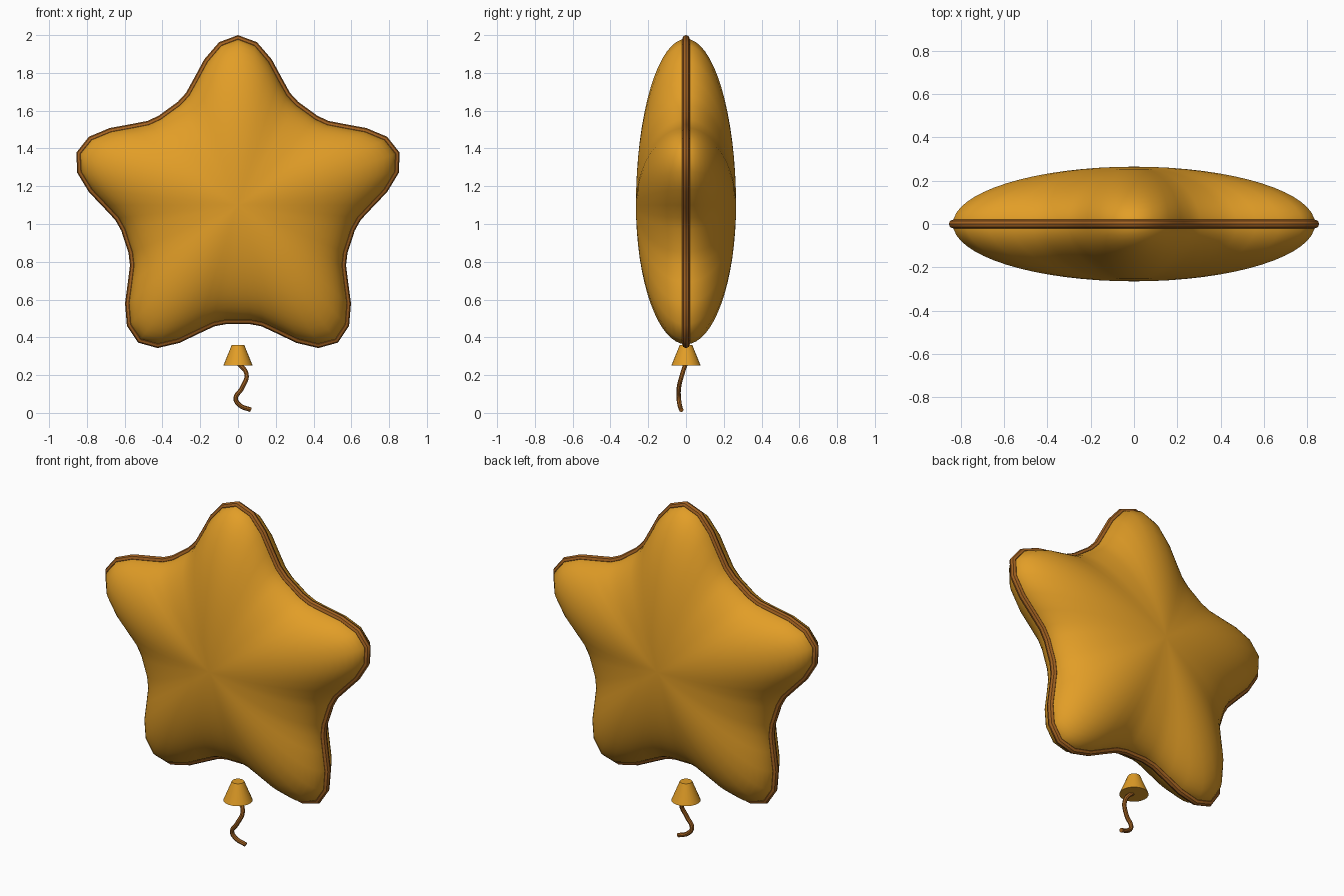
import bpy, bmesh, math
from mathutils import Vector

cube = bpy.data.objects.get("Cube")
if cube:
    bpy.data.objects.remove(cube, do_unlink=True)

CENTER = Vector((0, 0, 1.1))
THICK = 0.265
SEGMENTS = 60


def material(name, rgb):
    m = bpy.data.materials.new(name)
    m.use_nodes = True
    color = (*rgb, 1)
    m.diffuse_color = color
    m.node_tree.nodes["Principled BSDF"].inputs["Base Color"].default_value = color
    return m


gold = material("gold", (0.76, 0.34, 0.02))
brown = material("brown", (0.36, 0.12, 0.015))


def star_radius(a):
    """Rounded five-pointed outline, one point straight up."""
    wave = (1 + math.cos(5 * (a - math.pi / 2))) / 2
    return 0.61 + 0.27 * max(wave, 0) ** 1.65


def add_mesh(name, bm, mat):
    bmesh.ops.recalc_face_normals(bm, faces=bm.faces)
    me = bpy.data.meshes.new(name)
    bm.to_mesh(me)
    bm.free()
    me.materials.append(mat)
    ob = bpy.data.objects.new(name, me)
    bpy.context.collection.objects.link(ob)
    smooth(ob)
    return ob


def smooth(ob):
    bpy.ops.object.select_all(action="DESELECT")
    ob.select_set(True)
    bpy.context.view_layer.objects.active = ob
    bpy.ops.object.shade_smooth_by_angle(angle=math.radians(40))


def add_tube(name, points, radius, mat, closed=False):
    cu = bpy.data.curves.new(name, "CURVE")
    cu.dimensions = "3D"
    cu.bevel_depth = radius
    cu.bevel_resolution = 2
    cu.use_fill_caps = True
    cu.resolution_u = 8
    if closed:
        sp = cu.splines.new("POLY")
        sp.points.add(len(points) - 1)
        for p, co in zip(sp.points, points):
            p.co = (*co, 1)
        sp.use_cyclic_u = True
    else:
        sp = cu.splines.new("BEZIER")
        sp.bezier_points.add(len(points) - 1)
        for p, co in zip(sp.bezier_points, points):
            p.co = co
            p.handle_left_type = p.handle_right_type = "AUTO"
    cu.materials.append(mat)
    ob = bpy.data.objects.new(name, cu)
    bpy.context.collection.objects.link(ob)
    bpy.ops.object.select_all(action="DESELECT")
    ob.select_set(True)
    bpy.context.view_layer.objects.active = ob
    bpy.ops.object.convert(target="MESH")
    smooth(bpy.context.object)


# Puffed body: a sphere lying on its axis, pushed out to the star outline
bm = bmesh.new()
bmesh.ops.create_uvsphere(bm, u_segments=SEGMENTS, v_segments=32, radius=1)
for v in bm.verts:
    x, z, y = v.co
    a = math.atan2(z, x)
    r = math.hypot(x, z) * star_radius(a)
    v.co = CENTER + Vector((r * math.cos(a), y * THICK, r * math.sin(a)))
add_mesh("star_body", bm, gold)

# Seam running round the outline
outline = []
for i in range(SEGMENTS):
    a = math.tau * i / SEGMENTS
    outline.append(CENTER + star_radius(a) * Vector((math.cos(a), 0, math.sin(a))))
add_tube("rim_seam", outline, 0.02, brown, closed=True)

# Neck below the body
bm = bmesh.new()
bmesh.ops.create_cone(bm, cap_ends=True, segments=24, radius1=0.078,
                      radius2=0.033, depth=0.11)
bmesh.ops.translate(bm, verts=bm.verts, vec=(0, 0, 0.305))
add_mesh("neck_knot", bm, gold)

# Hanging string
add_tube("string", [(0.0, 0.0, 0.265), (0.045, -0.02, 0.205), (0.02, -0.038, 0.13),
                    (-0.012, -0.038, 0.075), (0.01, -0.033, 0.04),
                    (0.068, -0.025, 0.016)], 0.012, brown)
